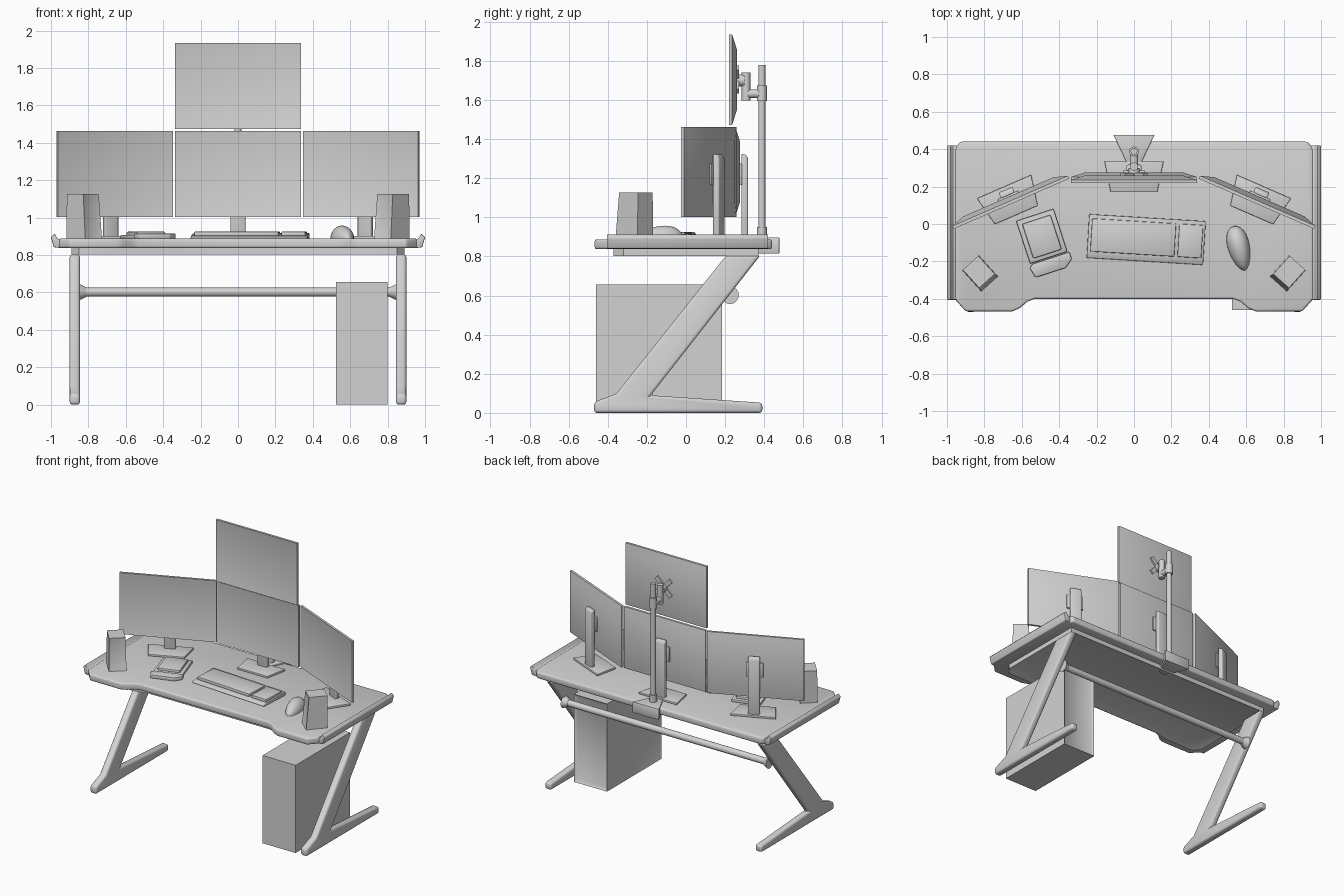
import bpy, bmesh, math
from mathutils import Matrix, Vector

cube = bpy.data.objects.get("Cube")
if cube:
    bpy.data.objects.remove(cube, do_unlink=True)

grey = bpy.data.materials.new("light grey")
grey.use_nodes = True
grey.diffuse_color = (0.65, 0.65, 0.65, 1)
grey.node_tree.nodes["Principled BSDF"].inputs["Base Color"].default_value = (0.65, 0.65, 0.65, 1)
parts = []


def finish(name, bm, loc=(0, 0, 0), turn=0, bevel=0, segments=3):
    bmesh.ops.recalc_face_normals(bm, faces=bm.faces)
    if bevel:
        sharp = [e for e in bm.edges if e.calc_face_angle(0) > math.radians(35)]
        bmesh.ops.bevel(bm, geom=sharp, offset=bevel, segments=segments,
                        profile=0.5, affect='EDGES', clamp_overlap=True)
    mesh = bpy.data.meshes.new(name)
    bm.to_mesh(mesh)
    bm.free()
    mesh.materials.append(grey)
    ob = bpy.data.objects.new(name, mesh)
    ob.location = loc
    ob.rotation_euler.z = math.radians(turn)
    bpy.context.collection.objects.link(ob)
    parts.append(ob)
    return ob


def prism_bm(pts, lo, hi, axis):
    place = {'x': lambda a, b: (lo, a, b), 'y': lambda a, b: (a, lo, b),
             'z': lambda a, b: (a, b, lo)}[axis]
    bm = bmesh.new()
    face = bm.faces.new([bm.verts.new(place(a, b)) for a, b in pts])
    new = bmesh.ops.extrude_face_region(bm, geom=[face])["geom"]
    step = Vector([hi - lo if axis == k else 0 for k in 'xyz'])
    bmesh.ops.translate(bm, vec=step, verts=[v for v in new if isinstance(v, bmesh.types.BMVert)])
    bmesh.ops.recalc_face_normals(bm, faces=bm.faces)
    return bm


def box_bm(x, y, z):
    return prism_bm([(x[0], y[0]), (x[1], y[0]), (x[1], y[1]), (x[0], y[1])], z[0], z[1], 'z')


def box(name, x, y, z, **kw):
    return finish(name, box_bm(x, y, z), **kw)


def inset(bm, direction, width, shift):
    """Inset the faces pointing one way, then move them along that way."""
    d = Vector(direction)
    bm.normal_update()
    faces = [f for f in bm.faces if f.normal.dot(d) > 0.99]
    bmesh.ops.inset_region(bm, faces=faces, thickness=width, use_even_offset=True)
    bmesh.ops.translate(bm, vec=d * shift, verts=list({v for f in faces for v in f.verts}))


def rod(name, start, end, r1, r2=None, sides=20):
    a, b = Vector(start), Vector(end)
    m = Matrix.Translation((a + b) / 2) @ (b - a).to_track_quat('Z', 'Y').to_matrix().to_4x4()
    bm = bmesh.new()
    bmesh.ops.create_cone(bm, cap_ends=True, segments=sides, radius1=r1,
                          radius2=r1 if r2 is None else r2, depth=(b - a).length, matrix=m)
    return finish(name, bm)


def mirrored(half):
    return half + [(-x, y) for x, y in reversed(half)]


# Desktop with a hollowed front edge
top_half = [(0.53, -0.40), (0.57, -0.415), (0.61, -0.45), (0.65, -0.467), (0.90, -0.467),
            (0.96, -0.40), (0.96, 0.40), (0.93, 0.44)]
finish("desktop", prism_bm(mirrored(top_half), 0.837, 0.888, 'z'), bevel=0.012)

# Frame under the desktop, recessed below
under_half = [(0.50, -0.345), (0.60, -0.37), (0.85, -0.37), (0.89, -0.32), (0.89, 0.37)]
under = prism_bm(mirrored(under_half), 0.803, 0.838, 'z')
inset(under, (0, 0, -1), 0.06, -0.022)
finish("under_frame", under)

# Side rails, Z-shaped legs and crossbar flares
rail = [(0.945, 0.885), (0.965, 0.887), (0.98, 0.915), (1.0, 0.895), (0.985, 0.842), (0.945, 0.837)]
leg = [(-0.47, 0), (0.39, 0), (0.39, 0.052), (-0.18, 0.09), (0.38, 0.805), (0.205, 0.805),
       (-0.355, 0.10), (-0.47, 0.055)]
for side, s in (("right", -1), ("left", 1)):
    finish(side + "_rail", prism_bm([(s * x, z) for x, z in rail], -0.405, 0.42, 'y'), bevel=0.004, segments=2)
    finish(side + "_leg", prism_bm(leg, s * 0.845, s * 0.90, 'x'), bevel=0.016)
    rod(side + "_bar_flare", (s * 0.81, 0.225, 0.602), (s * 0.85, 0.225, 0.602), 0.025, 0.045)
rod("crossbar", (-0.85, 0.225, 0.602), (0.85, 0.225, 0.602), 0.024)

# Computer tower with framed back and inner side
tower = box_bm((0.525, 0.80), (-0.46, 0.185), (0, 0.657))
inset(tower, (0, 1, 0), 0.02, -0.015)
inset(tower, (-1, 0, 0), 0.02, -0.008)
finish("computer_tower", tower)


# Monitors: thin bezel in front, shallow tapered back
def monitor(name, z, loc, turn=0):
    bm = box_bm((-0.336, 0.336), (0, 0.017), z)
    inset(bm, (0, 1, 0), 0.075, 0.024)
    inset(bm, (0, -1, 0), 0.012, -0.004)
    finish(name, bm, loc=loc, turn=turn)


def stand(name, loc, turn):
    kw = dict(loc=loc, turn=turn)
    foot = [(-0.125, -0.065), (0.125, -0.065), (0.158, 0.10), (-0.158, 0.10)]
    finish(name + "_foot", prism_bm(foot, 0.886, 0.902, 'z'), bevel=0.004, segments=2, **kw)
    column = [(0.048, 0.89), (0.082, 0.89), (0.082, 1.30), (0.073, 1.32), (0.048, 1.325)]
    finish(name + "_column", prism_bm(column, -0.04, 0.04, 'x'), bevel=0.008, **kw)
    box(name + "_mount", (-0.06, 0.06), (0.035, 0.052), (1.165, 1.275), bevel=0.004, segments=2, **kw)


for side, x, y, turn in (("right", -0.655, 0.108, 23.5), ("centre", 0, 0.235, 0), ("left", 0.655, 0.108, -23.5)):
    monitor(side + "_monitor", (1.003, 1.463), (x, y, 0), turn)
    stand(side + "_stand", (x, y, 0), turn)
monitor("upper_monitor", (1.473, 1.935), (0, 0.219, 0))

# Pole, clamp and arm holding the upper monitor
rod("pole", (0, 0.388, 0.885), (0, 0.388, 1.78), 0.018)
rod("pole_collar", (0, 0.388, 0.885), (0, 0.388, 0.95), 0.025)
clamp = [(-0.03, 0.31), (0.03, 0.31), (0.11, 0.477), (-0.11, 0.477)]
finish("pole_clamp", prism_bm(clamp, 0.815, 0.897, 'z'), bevel=0.004, segments=2)
rod("arm_sleeve", (0, 0.388, 1.595), (0, 0.388, 1.675), 0.026)
rod("arm_link", (0, 0.305, 1.632), (0, 0.388, 1.632), 0.022)
rod("arm_pivot", (0, 0.307, 1.598), (0, 0.307, 1.74), 0.022)
rod("arm_head", (0, 0.26, 1.70), (0, 0.30, 1.70), 0.03)
for i, angle in enumerate((45, -45)):
    bm = box_bm((-0.085, 0.085), (0.257, 0.272), (-0.016, 0.016))
    bmesh.ops.rotate(bm, verts=bm.verts, matrix=Matrix.Rotation(math.radians(angle), 3, 'Y'))
    finish(f"mount_strut_{i + 1}", bm, loc=(0, 0, 1.705))

# Speakers, turned inward and narrowing upward
for side, s in (("right", -1), ("left", 1)):
    bm = box_bm((-0.06, 0.06), (-0.075, 0.075), (0.886, 1.127))
    for v in bm.verts:
        if v.co.z > 1:
            v.co.x *= 0.93
            v.co.y = v.co.y * 0.87 + 0.012
    inset(bm, (0, -0.993, 0.116), 0.01, -0.004)
    finish(side + "_speaker", bm, loc=(s * 0.822, -0.265, 0), turn=-s * 42)

# Keyboard: wedge body, two raised key blocks
kb = dict(loc=(0.065, -0.083, 0), turn=-3.5)
wedge = [(-0.117, 0.887), (0.117, 0.887), (0.117, 0.917), (-0.085, 0.904), (-0.117, 0.897)]
finish("keyboard_body", prism_bm(wedge, -0.312, 0.312, 'x'), bevel=0.004, segments=2, **kb)
for name, x0, x1 in (("main_keys", -0.295, 0.155), ("number_keys", 0.172, 0.30)):
    box(name, (x0, x1), (-0.082, 0.095), (0.90, 0.925), bevel=0.005, segments=2, **kb)

# Small keypad with a raised pad and palm rest
kp = dict(loc=(-0.49, -0.075, 0), turn=18)
box("keypad_body", (-0.105, 0.105), (-0.11, 0.13), (0.887, 0.908), bevel=0.006, segments=2, **kp)
box("keypad_keys", (-0.08, 0.08), (-0.09, 0.105), (0.90, 0.925), bevel=0.008, segments=2, **kp)
rest = [(-0.115, -0.13), (-0.10, -0.19), (0.07, -0.19), (0.115, -0.155), (0.115, -0.115), (-0.09, -0.115)]
finish("keypad_palm_rest", prism_bm(rest, 0.887, 0.915, 'z'), bevel=0.006, segments=2, **kp)

# Mouse: squashed egg cut flat at the desk
bm = bmesh.new()
bmesh.ops.create_uvsphere(bm, u_segments=24, v_segments=14, radius=1)
bmesh.ops.bisect_plane(bm, geom=bm.verts[:] + bm.edges[:] + bm.faces[:], plane_co=(0, 0, 0),
                       plane_no=(0, 0, -1), clear_outer=True)
bmesh.ops.holes_fill(bm, edges=[e for e in bm.edges if e.is_boundary])
for v in bm.verts:
    taper = 1 + 0.2 * v.co.y
    v.co = (v.co.x * 0.058 * taper, v.co.y * 0.122, v.co.z * 0.07 * taper)
finish("mouse", bm, loc=(0.562, -0.13, 0.886), turn=14)

# Smooth shading with sharp edges kept
bpy.ops.object.select_all(action='DESELECT')
for ob in parts:
    ob.select_set(True)
bpy.context.view_layer.objects.active = parts[0]
bpy.ops.object.shade_smooth_by_angle(angle=math.radians(38))
